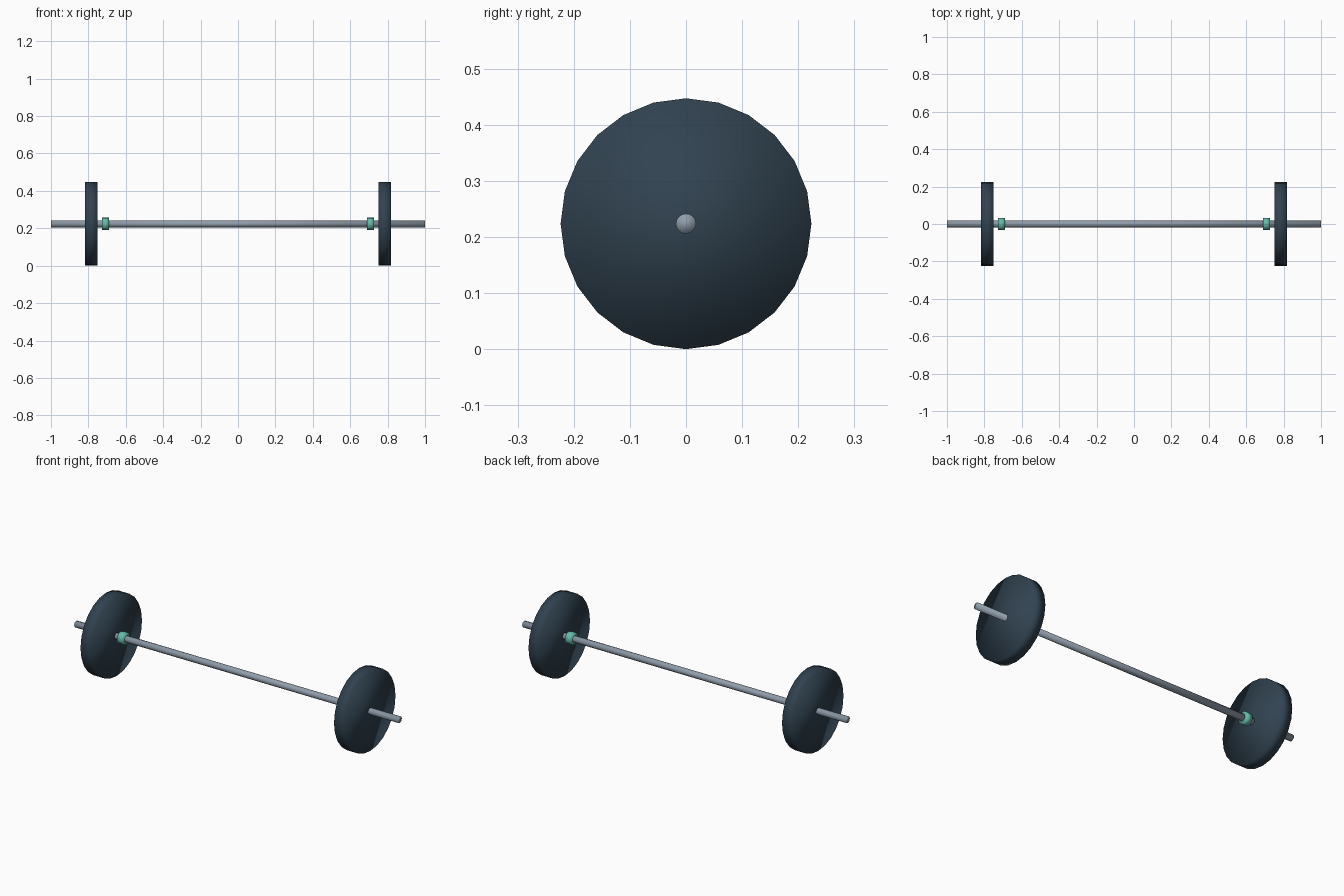
import bpy
from math import pi

if "Cube" in bpy.data.objects:
    bpy.data.objects.remove(bpy.data.objects["Cube"])

AXIS_Z = 0.2235  # height of the bar's centre line


def material(name, rgb):
    m = bpy.data.materials.new(name)
    m.diffuse_color = (*rgb, 1)
    m.use_nodes = True
    m.node_tree.nodes["Principled BSDF"].inputs["Base Color"].default_value = m.diffuse_color
    return m


STEEL = material("steel", (0.28, 0.34, 0.41))
RUBBER = material("dark_rubber", (0.03, 0.055, 0.08))
GREEN = material("green_collar", (0.13, 0.5, 0.4))


def rod(name, x0, x1, radius, sides, mat):
    """Smooth-shaded cylinder lying along x, with a vertex at the top."""
    bpy.ops.mesh.primitive_cylinder_add(
        vertices=sides, radius=radius, depth=abs(x1 - x0),
        location=((x0 + x1) / 2, 0, AXIS_Z), rotation=(0, pi / 2, 0))
    ob = bpy.context.object
    ob.name = name
    ob.data.materials.append(mat)
    bpy.ops.object.shade_smooth()
    return ob


# Long bar
rod("bar", -1, 1, 0.018, 16, STEEL)

# Weight plate and inner collar at each end
for side, s in (("left", -1), ("right", 1)):
    rod(side + "_plate", s * 0.75, s * 0.817, 0.2235, 24, RUBBER)
    rod(side + "_collar", s * 0.69, s * 0.726, 0.033, 16, GREEN)
